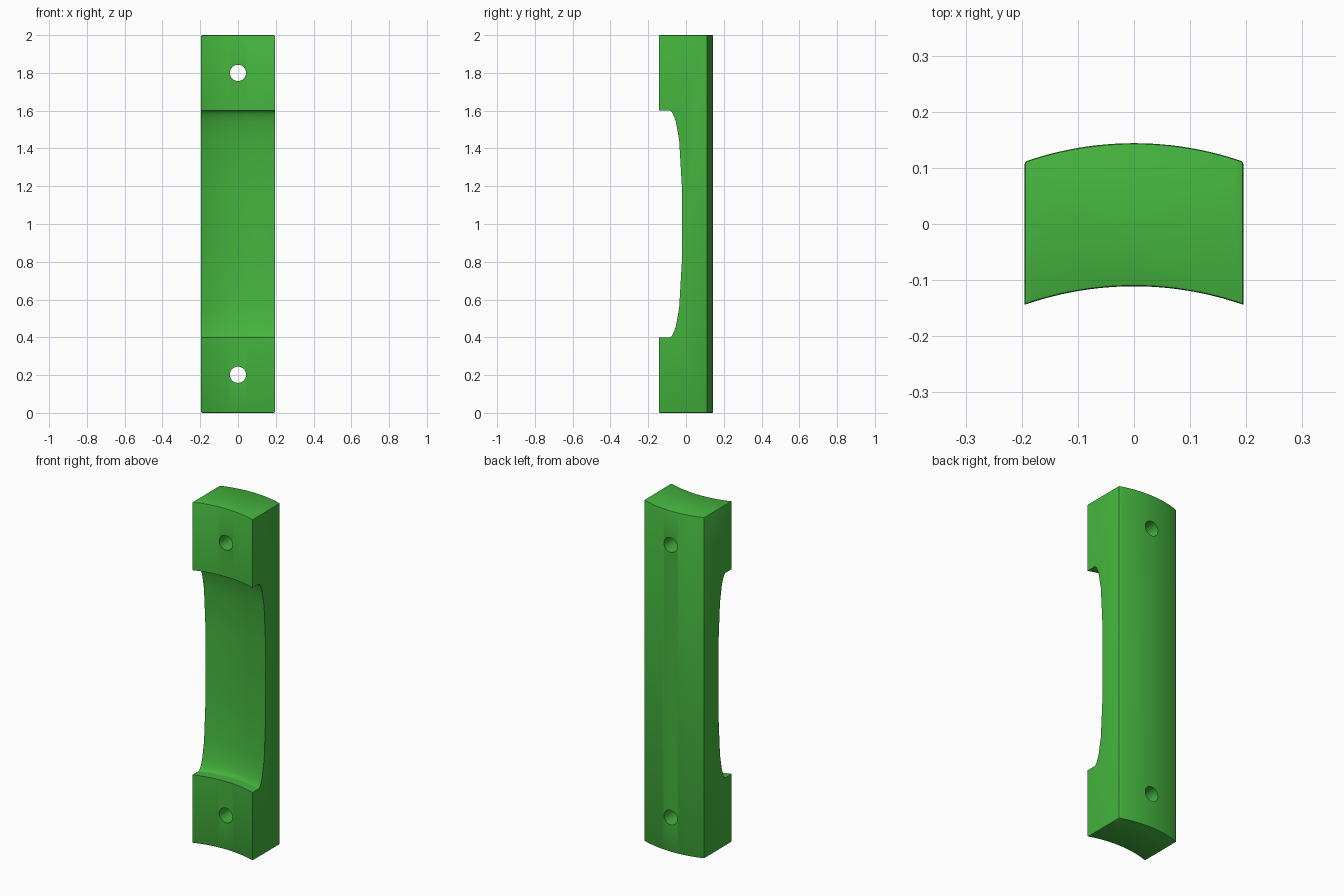
import bpy, bmesh, math

if "Cube" in bpy.data.objects:
    bpy.data.objects.remove(bpy.data.objects["Cube"])

HALF_W, SAG, COLS = 0.195, 0.033, 24
FRONT_EDGE, BACK_EDGE, HEIGHT = -0.144, 0.111, 2.0


def bow(x):
    """Circular arc height: SAG in the middle, zero at the edges."""
    r = (HALF_W ** 2 + SAG ** 2) / (2 * SAG)
    return math.sqrt(r * r - x * x) - (r - SAG)


# Side profile of the grip front: (depth, z), lower half then mirrored
lower = [(0, 0), (0, 0.4)]
for i in range(13):
    phi = math.radians(90 * i / 12)
    t = math.atan2(math.sin(phi) * 0.067, math.cos(phi) * 0.40)
    lower.append((0.055 + 0.067 * math.sin(t), 0.80 - 0.40 * math.cos(t)))
profile = lower + [(d, HEIGHT - z) for d, z in reversed(lower)]

# Curved handle body
bm = bmesh.new()
xs = [-HALF_W + 2 * HALF_W * i / COLS for i in range(COLS + 1)]
front = [[bm.verts.new((x, FRONT_EDGE + bow(x) + d, z)) for d, z in profile] for x in xs]
back = [[bm.verts.new((x, BACK_EDGE + bow(x), z)) for z in (0, HEIGHT)] for x in xs]
for sheet in (front, back):
    for a, b in zip(sheet, sheet[1:]):
        for j in range(len(a) - 1):
            bm.faces.new((a[j], b[j], b[j + 1], a[j + 1]))
for k in (0, -1):
    bm.faces.new([c[k] for c in front] + [c[k] for c in reversed(back)])
    bm.faces.new(front[k] + back[k][::-1])
bmesh.ops.recalc_face_normals(bm, faces=bm.faces[:])

# Small rounding on the end rims and the two long back corners
rim = []
for e in bm.edges:
    za, zb = (v.co.z for v in e.verts)
    at_end = za == zb and za in (0, HEIGHT) and e.calc_face_angle(0) > 0.8
    back_corner = all(v.co.y > 0.05 and abs(v.co.x) > HALF_W - 1e-4 for v in e.verts)
    if at_end or back_corner:
        rim.append(e)
bmesh.ops.bevel(bm, geom=rim, offset=0.005, segments=2, profile=0.5, affect='EDGES')

mesh = bpy.data.meshes.new("handle_body")
bm.to_mesh(mesh)
bm.free()
body = bpy.data.objects.new("handle_body", mesh)
bpy.context.collection.objects.link(body)

# Screw holes through both mounting pads
for z in (0.202, 1.8):
    bpy.ops.mesh.primitive_cylinder_add(vertices=32, radius=0.043, depth=1,
                                        location=(0, 0, z), rotation=(math.pi / 2, 0, 0))
    cutter = bpy.context.object
    cutter.name = "screw_hole_cutter"
    cutter.hide_render = True
    mod = body.modifiers.new("screw_hole", 'BOOLEAN')
    mod.operation, mod.solver, mod.object = 'DIFFERENCE', 'EXACT', cutter
    bpy.context.view_layer.objects.active = body
    bpy.ops.object.modifier_apply(modifier=mod.name)
    bpy.data.objects.remove(cutter)

bpy.ops.object.select_all(action='DESELECT')
body.select_set(True)
bpy.context.view_layer.objects.active = body
bpy.ops.object.shade_smooth_by_angle(angle=math.radians(30))

# Green finish
mat = bpy.data.materials.new("green")
mat.diffuse_color = (0.058, 0.456, 0.048, 1)
mat.use_nodes = True
mat.node_tree.nodes["Principled BSDF"].inputs["Base Color"].default_value = mat.diffuse_color
body.data.materials.append(mat)
